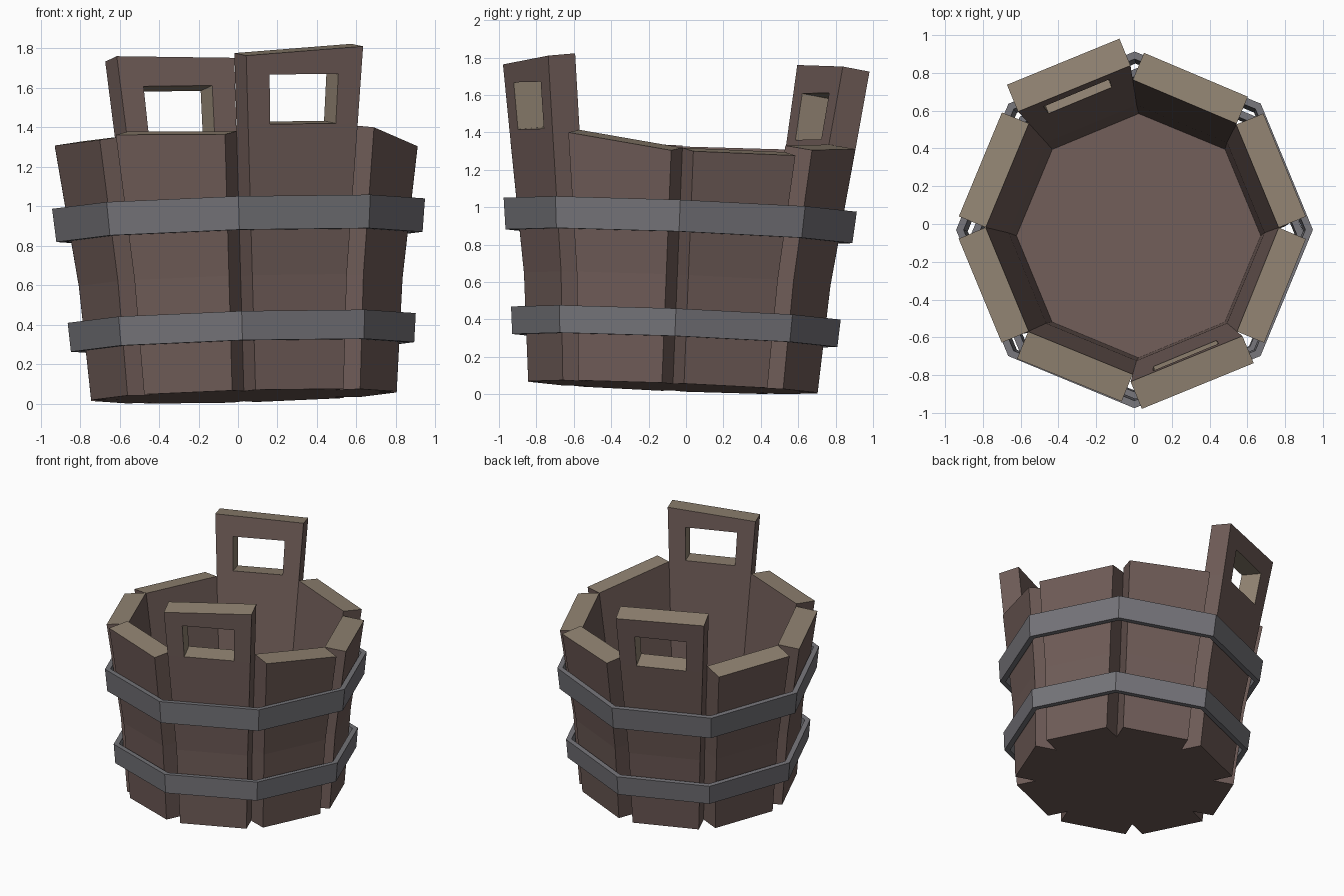
import bpy, bmesh
from math import radians, sin, cos, pi
from mathutils import Vector, Matrix

cube = bpy.data.objects.get("Cube")
if cube:
    bpy.data.objects.remove(cube)


def material(name, rgb):
    m = bpy.data.materials.new(name)
    m.use_nodes = True
    m.diffuse_color = (*rgb, 1)
    m.node_tree.nodes["Principled BSDF"].inputs["Base Color"].default_value = (*rgb, 1)
    return m


wood = material("brown wood", (0.162, 0.109, 0.098))
cut_wood = material("pale cut wood", (0.283, 0.227, 0.168))
iron = material("grey iron", (0.181, 0.178, 0.195))

# The whole bucket leans slightly
lean = Vector((0, 0, 1)).rotation_difference(Vector((-0.028, 0.04, 1)))
place = Matrix.Translation((0.03, -0.07, 0.038)) @ lean.to_matrix().to_4x4()
THICK = 0.155


def finish(bm, name, mats, turn=0):
    bmesh.ops.recalc_face_normals(bm, faces=bm.faces)
    bm.transform(place @ Matrix.Rotation(radians(turn), 4, 'Z'))
    mesh = bpy.data.meshes.new(name)
    bm.to_mesh(mesh)
    bm.free()
    for m in mats:
        mesh.materials.append(m)
    ob = bpy.data.objects.new(name, mesh)
    bpy.context.collection.objects.link(ob)
    return ob


def inner_radius(h):
    """Corner radius of the inside wall, flaring more above the bend."""
    return 0.631 + 0.08 * h if h < 0.58 else 0.677 + 0.139 * (h - 0.58)


def stave(name, turn, top_right, top_left, handle=False):
    """Board facing local +x; the top runs between two heights along y."""
    levels = [0, 0.58] + ([1.36, 1.61] if handle else []) + [None]
    columns = [-1, -0.6, 0.6, 1] if handle else [-1, 1]
    bm = bmesh.new()
    grid = []
    for level in levels:
        row = []
        for c in columns:
            top = top_right + (top_left - top_right) * (c + 1) / 2
            h = top + 0.02 if level is None else level
            r = inner_radius(h)
            row.append(bm.verts.new((r * cos(pi / 8), c * r * sin(pi / 8), h)))
        grid.append(row)
    for i in range(len(levels) - 1):
        for j in range(len(columns) - 1):
            if handle and (i, j) == (2, 1):
                continue  # hand hole
            bm.faces.new((grid[i][j], grid[i][j + 1], grid[i + 1][j + 1], grid[i + 1][j]))
    # Thicken outwards, keeping the top square to the flared board
    out = bmesh.ops.extrude_face_region(bm, geom=bm.faces[:], use_keep_orig=True)
    for v in out["geom"]:
        if isinstance(v, bmesh.types.BMVert):
            v.co.x += THICK
            if v.co.z > 1.2:
                v.co.z -= 0.02
    bmesh.ops.recalc_face_normals(bm, faces=bm.faces)
    # Sawn faces: the top end and the inside of the hand hole
    for f in bm.faces:
        f.normal_update()
        c = f.calc_center_median()
        in_hole = handle and 1.3 < c.z < 1.65 and abs(c.y) < 0.25 and abs(f.normal.x) < 0.5
        f.material_index = int((f.normal.z > 0.7 and c.z > 1) or in_hole)
    return finish(bm, name, (wood, cut_wood), turn)


def octagon_rings(rings, bm):
    return [[bm.verts.new((r * cos(k * pi / 4), r * sin(k * pi / 4), h)) for k in range(8)]
            for r, h in rings]


def bridge(bm, a, b):
    for k in range(8):
        bm.faces.new((a[k], a[(k + 1) % 8], b[(k + 1) % 8], b[k]))


def hoop(name, low, high, r_low, r_high):
    bm = bmesh.new()
    t = 0.04
    rings = octagon_rings([(r_low, low), (r_high, high), (r_high - t, high), (r_low - t, low)], bm)
    for i in range(4):
        bridge(bm, rings[i], rings[(i + 1) % 4])
    return finish(bm, name, (iron,))


# Staves: name, direction, top height at each edge, handle
for spec in (
    ("right_front_stave", -22.5, 1.32, 1.24),
    ("right_back_stave", 22.5, 1.24, 1.245),
    ("back_stave", 67.5, 1.28, 1.31),
    ("back_handle_stave", 112.5, 1.73, 1.745, True),
    ("left_back_stave", 157.5, 1.29, 1.29),
    ("left_front_stave", 202.5, 1.295, 1.295),
    ("front_stave", 247.5, 1.315, 1.293),
    ("front_handle_stave", 292.5, 1.687, 1.727, True),
):
    stave(*spec)

# Floor
bm = bmesh.new()
bottom, top = octagon_rings([(inner_radius(0), 0), (inner_radius(0.2), 0.2)], bm)
bridge(bm, bottom, top)
bm.faces.new(bottom)
bm.faces.new(top)
finish(bm, "floor", (wood,))

# Iron hoops
hoop("lower_hoop", 0.25, 0.397, 0.87, 0.882)
hoop("upper_hoop", 0.808, 0.977, 0.928, 0.945)
